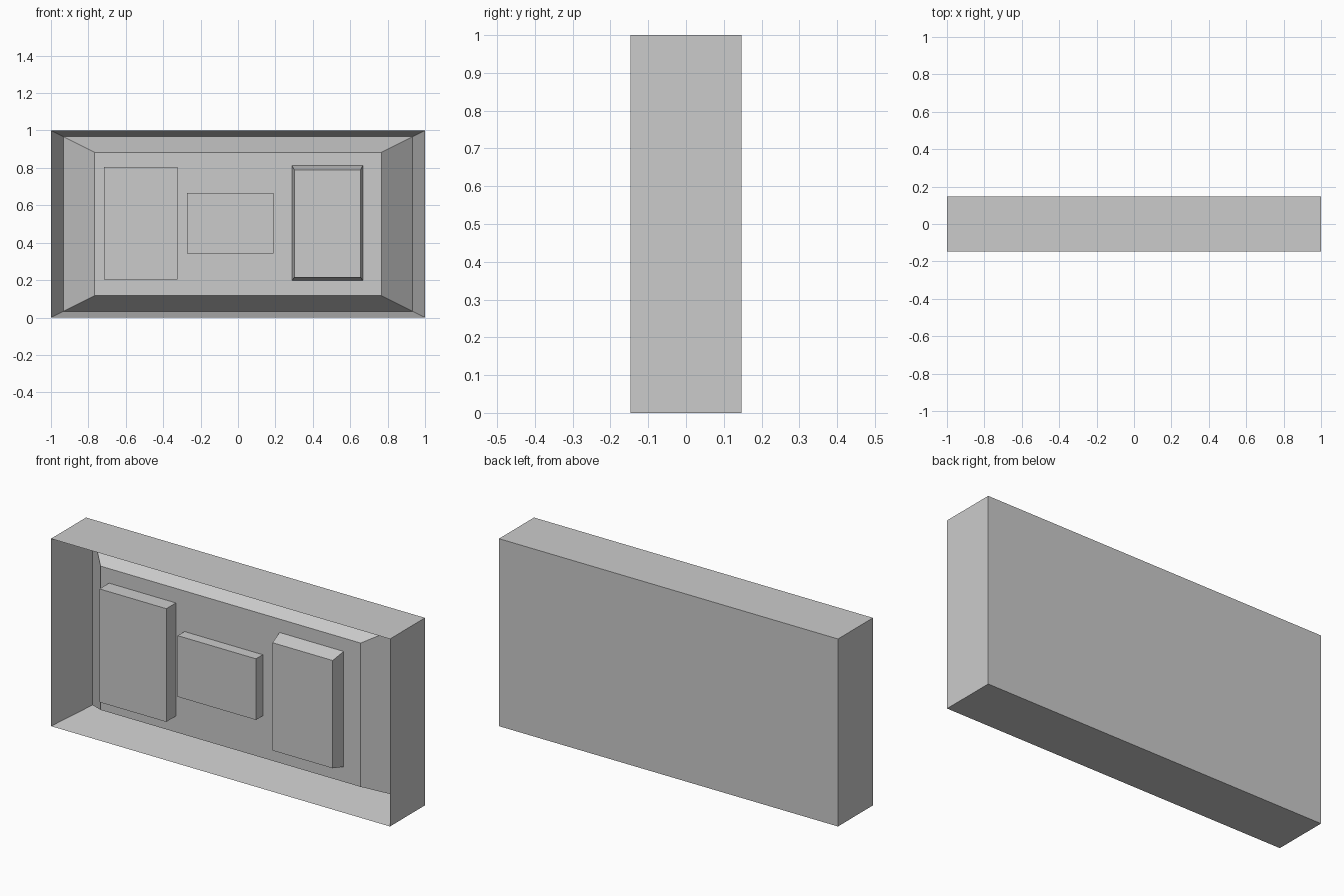
import bpy, bmesh

if "Cube" in bpy.data.objects:
    bpy.data.objects.remove(bpy.data.objects["Cube"])

FRONT, BACK = -0.1475, 0.1475
PLATEAU = -0.0625


def loft_panel(name, rings):
    """Bridge rectangles (x0, x1, z0, z1, y) from back to front and cap both ends."""
    bm = bmesh.new()
    loops = [[bm.verts.new((x, y, z)) for x, z in
              ((x0, z0), (x1, z0), (x1, z1), (x0, z1))]
             for x0, x1, z0, z1, y in rings]
    bm.faces.new(loops[0])
    for a, b in zip(loops, loops[1:]):
        for i in range(4):
            j = (i + 1) % 4
            bm.faces.new((a[i], a[j], b[j], b[i]))
    bm.faces.new(loops[-1])
    bmesh.ops.recalc_face_normals(bm, faces=bm.faces[:])
    mesh = bpy.data.meshes.new(name)
    bm.to_mesh(mesh)
    bm.free()
    obj = bpy.data.objects.new(name, mesh)
    bpy.context.collection.objects.link(obj)
    return obj


def scaled(s, y):
    """Outer frame rectangle scaled about its centre."""
    return (-s, s, 0.5 - 0.5 * s, 0.5 + 0.5 * s, y)


# Frame: outer box, deep sloped groove, raised bevelled backing plateau
loft_panel("frame", [scaled(1, BACK), scaled(1, FRONT),
                     scaled(0.933, 0.107), scaled(0.767, PLATEAU)])

# Left tall block
loft_panel("left_block", [(-0.717, -0.323, 0.202, 0.806, PLATEAU),
                          (-0.717, -0.323, 0.202, 0.806, -0.143)])

# Middle low block
loft_panel("middle_block", [(-0.272, 0.19, 0.341, 0.667, PLATEAU),
                            (-0.272, 0.19, 0.341, 0.667, -0.12)])

# Right block with tapered sides
loft_panel("right_block", [(0.289, 0.667, 0.197, 0.812, PLATEAU),
                           (0.301, 0.656, 0.215, 0.79, -0.139)])
